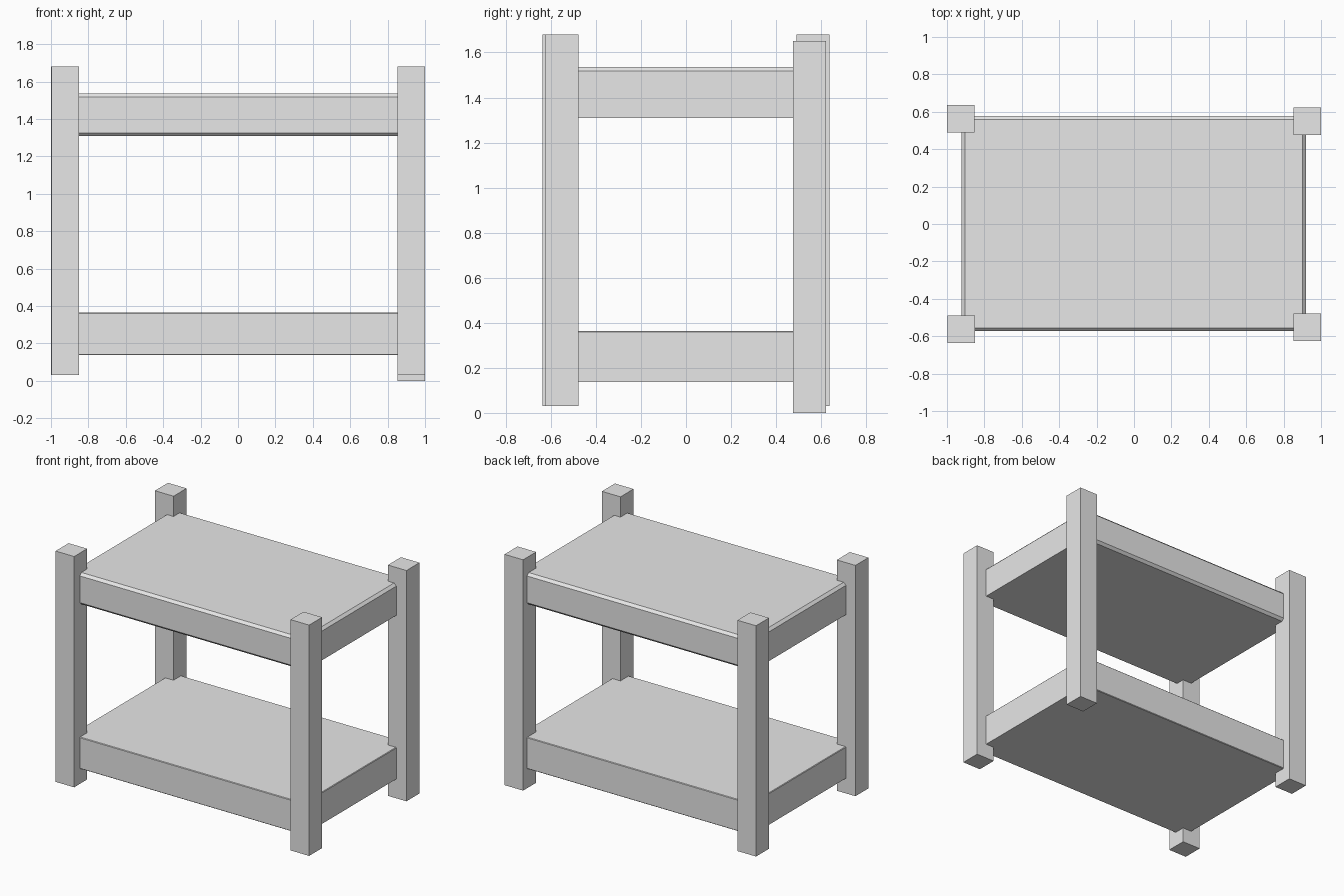
import bpy
import bmesh

if "Cube" in bpy.data.objects:
    bpy.data.objects.remove(bpy.data.objects["Cube"])

grey = bpy.data.materials.new("light_grey")
grey.diffuse_color = (0.8, 0.8, 0.8, 1)
grey.use_nodes = True
grey.node_tree.nodes["Principled BSDF"].inputs["Base Color"].default_value = grey.diffuse_color


def box(name, lo, hi, chamfer=0.0):
    """Box from corner to corner; optional chamfer on the top rim and long bottom edges."""
    bm = bmesh.new()
    bmesh.ops.create_cube(bm, size=1)
    for v in bm.verts:
        v.co = [lo[i] + (v.co[i] + 0.5) * (hi[i] - lo[i]) for i in range(3)]
    if chamfer:
        mid = (lo[2] + hi[2]) / 2
        edges = []
        for e in bm.edges:
            a, b = e.verts[0].co, e.verts[1].co
            top = a.z > mid and b.z > mid
            long_bottom = a.z < mid and b.z < mid and abs(a.x - b.x) > 0.1
            if top or long_bottom:
                edges.append(e)
        bmesh.ops.bevel(bm, geom=edges, offset=chamfer, segments=1,
                        profile=0.5, affect='EDGES')
    mesh = bpy.data.meshes.new(name)
    bm.to_mesh(mesh)
    bm.free()
    mesh.materials.append(grey)
    obj = bpy.data.objects.new(name, mesh)
    bpy.context.collection.objects.link(obj)
    return obj


# Four square posts, slightly out of line with each other
T, H = 0.147, 1.65
posts = {
    "front_left_post": (-0.997, -0.637, 0.03),
    "front_right_post": (0.853, -0.625, 0.03),
    "back_left_post": (-1.0, 0.49, 0.03),
    "back_right_post": (0.853, 0.475, 0.0),
}
for name, (x, y, z) in posts.items():
    box(name, (x, y, z), (x + T, y + T, z + H))

# Two thick shelves whose corners sink into the posts
for name, z0, z1, chamfer in (("lower_shelf", 0.138, 0.364, 0.004),
                              ("upper_shelf", 1.308, 1.535, 0.018)):
    box(name, (-0.922, -0.573, z0), (0.92, 0.577, z1), chamfer)
